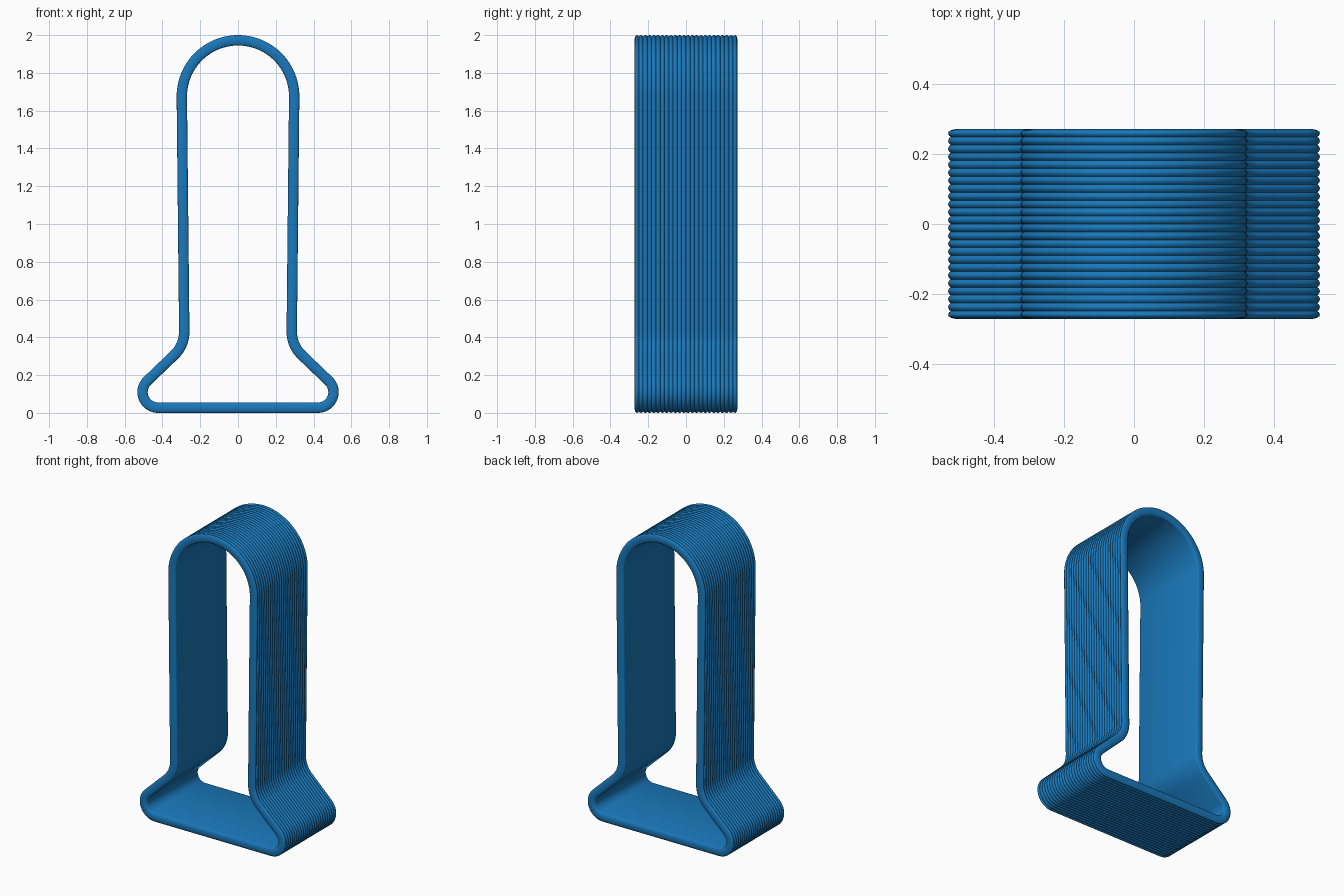
import bpy, bmesh
from math import sin, cos, pi, radians

if "Cube" in bpy.data.objects:
    bpy.data.objects.remove(bpy.data.objects["Cube"])

HALF, WALL, RIDGES = 0.272, 0.055, 24
PITCH, NOTCH = 2 * HALF / RIDGES, 0.007


def arc(cx, cz, r, a0, a1, n, sign=1):
    """Points with outward normals; sign -1 makes a concave arc."""
    pts = []
    for i in range(n + 1):
        a = radians(a0 + (a1 - a0) * i / n)
        pts.append((cx + r * cos(a), cz + r * sin(a), sign * cos(a), sign * sin(a)))
    return pts


# Outer outline of the right half: foot, waist, domed top
right = arc(0.423, 0.11, 0.11, -90, 47, 16)
right += arc(0.456, 0.43, 0.144, 227, 180, 12, -1)
right += arc(0, 1.675, 0.325, 0, 90, 24)
left = [(-x, z, -nx, nz) for x, z, nx, nz in reversed(right[:-1])]
outline = right + left

# Wall section as (y, depth): scalloped outside, rounded rims, flat inside
section = []
for k in range(RIDGES):
    for j in range(6):
        if k == 0 and j < 3:
            continue
        if k == RIDGES - 1 and j > 3:
            continue
        t = j / 6
        section.append((-HALF + (k + t) * PITCH, NOTCH * (1 - sin(pi * t) ** 0.8)))
edge = HALF - PITCH / 2
for side in (1, -1):
    for i in range(1 if side == 1 else 0, 11 if side == 1 else 10):
        a = pi * i / 10 if side == 1 else pi - pi * i / 10
        section.append((side * (edge + PITCH / 2 * sin(a)), WALL / 2 * (1 - cos(a))))

# Sweep the section around the outline
bm = bmesh.new()
rings = [[bm.verts.new((x - nx * d, y, z - nz * d)) for y, d in section]
         for x, z, nx, nz in outline]
m = len(section)
for i, ring in enumerate(rings):
    nxt = rings[(i + 1) % len(rings)]
    for j in range(m):
        bm.faces.new((ring[j], ring[(j + 1) % m], nxt[(j + 1) % m], nxt[j]))
bmesh.ops.remove_doubles(bm, verts=bm.verts, dist=1e-6)
bmesh.ops.recalc_face_normals(bm, faces=bm.faces)
mesh = bpy.data.meshes.new("ridged_band")
bm.to_mesh(mesh)
bm.free()
band = bpy.data.objects.new("ridged_band", mesh)
bpy.context.collection.objects.link(band)

# Blue finish and smooth shading
blue = bpy.data.materials.new("blue")
blue.diffuse_color = (0.01, 0.19, 0.5, 1)
blue.use_nodes = True
blue.node_tree.nodes["Principled BSDF"].inputs["Base Color"].default_value = blue.diffuse_color
mesh.materials.append(blue)
bpy.context.view_layer.objects.active = band
band.select_set(True)
bpy.ops.object.shade_smooth_by_angle(angle=radians(40))
